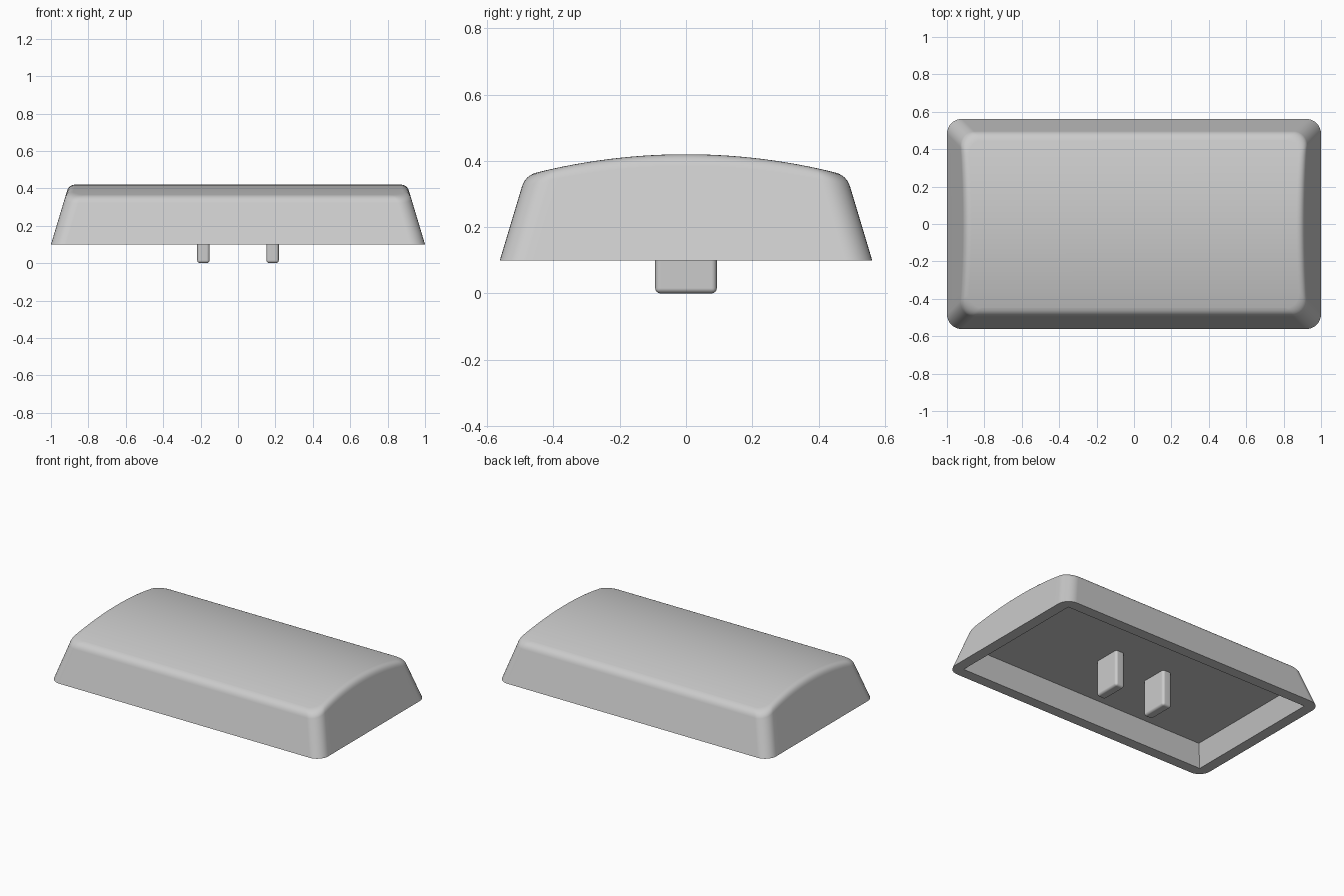
import bpy, bmesh, math

if "Cube" in bpy.data.objects:
    bpy.data.objects.remove(bpy.data.objects["Cube"])

HX, HY, R = 1.0, 0.562, 0.08      # footprint half sizes, corner radius
Z0, ZTOP, CROWN = 0.10, 0.42, 1.87  # rim height, top height, crown radius
DRAFT = 0.30                      # wall lean per unit of height
RIM, CEIL = 0.072, 0.24           # rim width, cavity ceiling height

grey = bpy.data.materials.new("light grey")
grey.diffuse_color = (0.6, 0.6, 0.6, 1)
grey.use_nodes = True
grey.node_tree.nodes["Principled BSDF"].inputs["Base Color"].default_value = grey.diffuse_color


def finish(name, bm):
    bmesh.ops.recalc_face_normals(bm, faces=bm.faces)
    mesh = bpy.data.meshes.new(name)
    bm.to_mesh(mesh)
    bm.free()
    mesh.materials.append(grey)
    ob = bpy.data.objects.new(name, mesh)
    bpy.context.collection.objects.link(ob)
    bpy.ops.object.select_all(action='DESELECT')
    ob.select_set(True)
    bpy.context.view_layer.objects.active = ob
    bpy.ops.object.shade_smooth_by_angle(angle=math.radians(35))
    wn = ob.modifiers.new("weighted normals", 'WEIGHTED_NORMAL')
    wn.keep_sharp = True
    return ob


def crown(y):
    return ZTOP - CROWN + math.sqrt(CROWN ** 2 - y * y)


def bez(a, b, c, t):
    return a * (1 - t) ** 2 + 2 * b * t * (1 - t) + c * t * t


# Outline samples: (side sign, y of corner centre as -1..1, outward direction)
right = []
for i in range(9):
    a = -math.pi / 2 + i * math.pi / 16
    right.append((1, -1, math.cos(a), math.sin(a)))
for i in range(1, 24):
    right.append((1, -1 + i / 12, 1, 0))
for i in range(9):
    a = i * math.pi / 16
    right.append((1, 1, math.cos(a), math.sin(a)))
left = [(-1, uy, -dx, dy) for _, uy, dx, dy in right]
outline = right + left[::-1]
N, M = len(outline), len(right)


def place(s, off):
    return (s[0] * (HX - R - off) + R * s[2], s[1] * (HY - R - off) + R * s[3])


def column(s):
    """Points from the rim, up the leaning wall and over the rounded top edge."""
    z = ZTOP
    for _ in range(12):
        off = DRAFT * (z - Z0)
        z = crown(place(s, off)[1])
    za, off_b = z - 0.035, off + 0.035
    off_a, zb = DRAFT * (za - Z0), crown(place(s, off_b)[1])
    pts = [(*place(s, 0), Z0)]
    for k in range(7):
        t = k / 6
        pts.append((*place(s, bez(off_a, off, off_b, t)), bez(za, z, zb, t)))
    return pts


# Hollow cap shell
bm = bmesh.new()
cols = [[bm.verts.new(p) for p in column(s)] for s in outline]
for i in range(N):
    a, b = cols[i], cols[(i + 1) % N]
    for k in range(len(a) - 1):
        bm.faces.new((a[k], b[k], b[k + 1], a[k + 1]))
# crowned top: strips joining the two ends
for i in range(M - 1):
    bm.faces.new((cols[i][-1], cols[i + 1][-1], cols[N - 2 - i][-1], cols[N - 1 - i][-1]))
# cavity: square-cornered, with leaning walls and flat ceiling
signs = [(1, -1), (1, 1), (-1, 1), (-1, -1)]
lean = DRAFT * (CEIL - Z0)
low = {s: bm.verts.new((s[0] * (HX - RIM), s[1] * (HY - RIM), Z0)) for s in signs}
high = {s: bm.verts.new((s[0] * (HX - RIM - lean), s[1] * (HY - RIM - lean), CEIL)) for s in signs}
for i in range(4):
    s, t = signs[i], signs[(i + 1) % 4]
    bm.faces.new((low[s], low[t], high[t], high[s]))
bm.faces.new([high[s] for s in signs])
# flat rim between outline and cavity


def nearest(v):
    return low[(1 if v.co.x > 0 else -1, 1 if v.co.y > 1e-5 else -1)]


for i in range(N):
    a, b = cols[i][0], cols[(i + 1) % N][0]
    ca, cb = nearest(a), nearest(b)
    bm.faces.new((a, b, ca) if ca is cb else (a, b, cb, ca))
finish("cap_shell", bm)

# Two mounting prongs with rounded edges, reaching down from the ceiling
for side, name in ((-1, "left_prong"), (1, "right_prong")):
    bm = bmesh.new()
    bmesh.ops.create_cube(bm, size=1)
    for v in bm.verts:
        v.co = (side * 0.185 + v.co.x * 0.066, v.co.y * 0.186,
                0 if v.co.z < 0 else CEIL + 0.01)
    edges = [e for e in bm.edges if min(v.co.z for v in e.verts) < 0.01]
    bmesh.ops.bevel(bm, geom=edges, offset=0.016, segments=4, profile=0.5, affect='EDGES')
    finish(name, bm)
